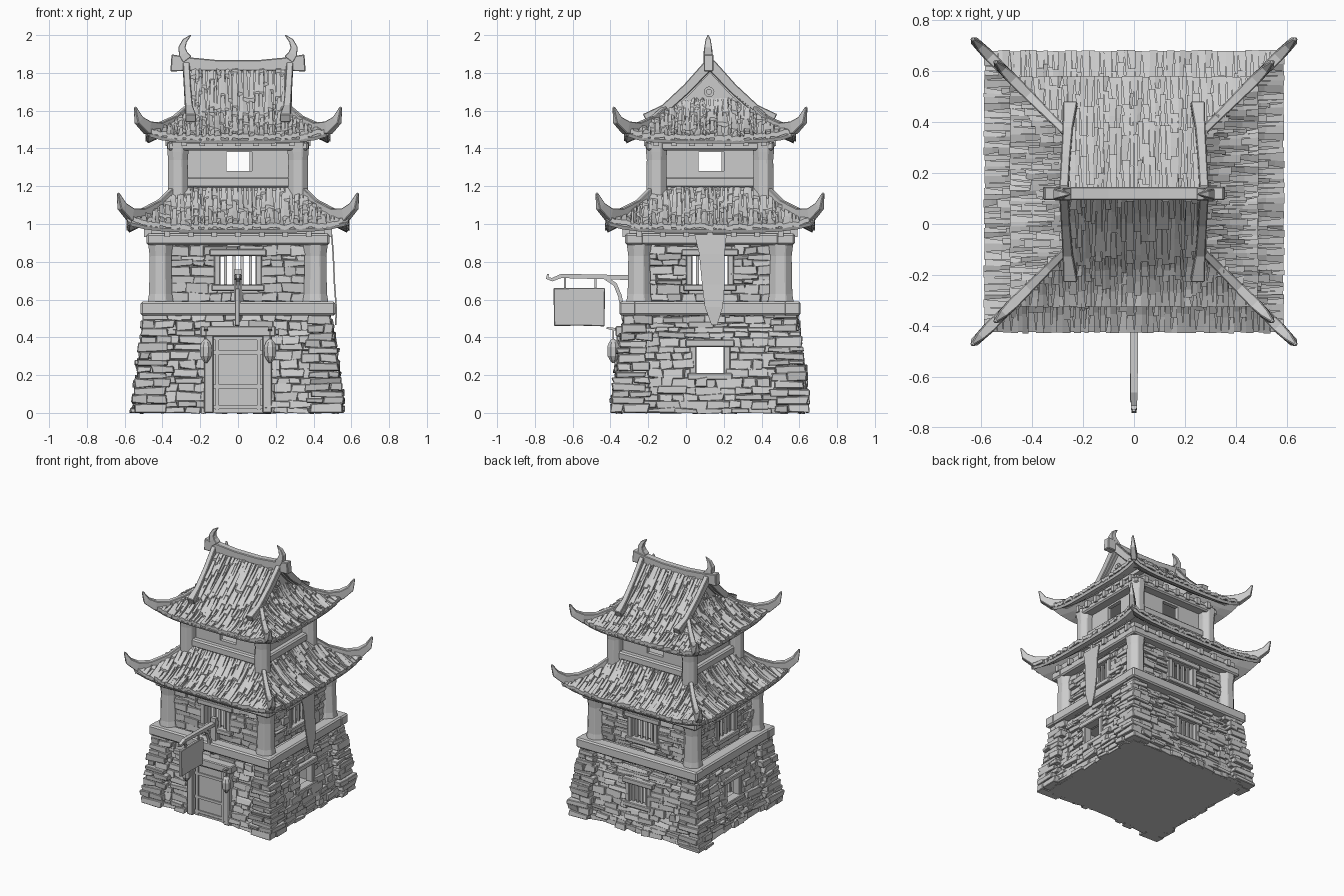
import bpy, bmesh, math, random
from mathutils import Vector

random.seed(4)
rnd = random.uniform
CY = 0.127      # centre of the tower in y
NARROW = 0.035  # the tower is this much shallower than wide, per side

old = bpy.data.objects.get("Cube")
if old:
    bpy.data.objects.remove(old)

mat = bpy.data.materials.new("plain grey")
mat.use_nodes = True
mat.diffuse_color = (0.6, 0.6, 0.6, 1)
mat.node_tree.nodes["Principled BSDF"].inputs["Base Color"].default_value = (0.6, 0.6, 0.6, 1)


def finish(bm, name, bevel=0):
    bmesh.ops.recalc_face_normals(bm, faces=bm.faces)
    me = bpy.data.meshes.new(name)
    bm.to_mesh(me)
    bm.free()
    me.materials.append(mat)
    ob = bpy.data.objects.new(name, me)
    bpy.context.collection.objects.link(ob)
    if bevel:
        mod = ob.modifiers.new("Bevel", "BEVEL")
        mod.width, mod.segments = bevel, 1
    return ob


def loft(bm, rings):
    vs = [[bm.verts.new(p) for p in r] for r in rings]
    n = len(vs[0])
    for a, b in zip(vs, vs[1:]):
        for i in range(n):
            bm.faces.new((a[i], a[(i + 1) % n], b[(i + 1) % n], b[i]))
    bm.faces.new(vs[0][::-1])
    bm.faces.new(vs[-1])


def raw(k, u, d, z):
    """Point on side k (front, right, back, left): u along, d outward."""
    x, y = ((u, -d), (d, u), (-u, d), (-d, -u))[k]
    return Vector((x, CY + y, z))


def P(k, u, d, z):
    return raw(k, u, d - NARROW * (k % 2 == 0), z)


def reach(k, half):
    return half - NARROW * (k % 2)


def block(bm, k, u0, u1, z0, z1, d, thick):
    f = d if callable(d) else lambda z: d
    loft(bm, [[P(k, u0, f(z) - thick, z), P(k, u1, f(z) - thick, z),
               P(k, u1, f(z), z), P(k, u0, f(z), z)] for z in (z0, z1)])


def corner(sx, sy, x, z):
    return Vector((sx * x, CY + sy * (x - NARROW), z))


CORNERS = [(sx, sy) for sx in (-1, 1) for sy in (-1, 1)]


def post(bm, x, y, profile, n=8):
    loft(bm, [[Vector((x + r * math.cos((i + .5) * math.tau / n),
                       y + r * math.sin((i + .5) * math.tau / n), z))
               for i in range(n)] for z, r in profile])


def rail(bm, pts, side, ws, hs):
    """Rectangular bar swept along pts."""
    pts, side, rings = [Vector(p) for p in pts], Vector(side).normalized(), []
    for i, p in enumerate(pts):
        t = pts[min(i + 1, len(pts) - 1)] - pts[max(i - 1, 0)]
        n = t.cross(side).normalized() * hs[i]
        s = side * ws[i]
        rings.append([p - s - n, p + s - n, p + s + n, p - s + n])
    loft(bm, rings)


def panel(bm, k, half, z0, z1, d, hole, thick=.04):
    h0, h1, a, b = hole
    for r in ((-half, h0, z0, z1), (h1, half, z0, z1), (h0, h1, z0, a), (h0, h1, b, z1)):
        if r[3] - r[2] > .005:
            block(bm, k, *r, d, thick)


def masonry(bm, k, half, z0, z1, d, hole):
    z = z0
    while z < z1 - .01:
        top = min(z + rnd(.022, .052), z1)
        spans = [(-half, half)]
        if top > hole[2] + .01 and z < hole[3] - .01:
            spans = [(-half, hole[0]), (hole[1], half)]
        for a, b in spans:
            while a < b - .01:
                e = a + rnd(.045, .15)
                e = b if e > b - .03 else e
                out, j = rnd(-.002, .024), lambda: rnd(-.008, .007)
                loft(bm, [[P(k, u + s * j(), d(zz) + o + s * j(), zz + s * j())
                           for u, zz in ((a, z), (e, z), (e, top), (a, top))]
                          for o, s in ((-.02, 0), (out, 1))])
                a = e
        z = top


# Stone base and second storey, hollow with openings
def base_d(z):
    return .512 - .13 * z


def upper_d(z):
    return .415


door_hole, low_hole, high_hole = (-.14, .14, 0, .43), (-.09, .09, .2, .36), (-.11, .11, .67, .84)
core, stones, frames, bars = (bmesh.new() for _ in range(4))
for k in range(4):
    hole = low_hole if k else door_hole
    half = reach(k, .45)
    panel(core, k, half, 0, .53, lambda z: base_d(z) - .01, hole)
    masonry(stones, k, half, 0, .53, base_d, hole)
    panel(core, k, reach(k, .4), .57, .92, lambda z: .405, high_hole)
    masonry(stones, k, reach(k, .37), .59, .9, upper_d, high_hole)
    openings = [(high_hole, .44)] + ([(low_hole, .495)] if k else [])
    for (a, b, lo, hi), d in openings:
        block(frames, k, a - .04, b + .04, hi - .01, hi + .028, d + .01, .07)
        block(frames, k, a - .03, b + .03, lo - .025, lo + .01, d + .015, .07)
        for u in (a, b):
            block(frames, k, u - .018, u + .018, lo, hi, d, .06)
        if d < .45 or k == 2:
            for i in range(1, 5):
                u = a + (b - a) * i / 5
                block(bars, k, u - .008, u + .008, lo, hi, d - .02, .016)
finish(core, "wall_core")
finish(stones, "wall_stones", .003)
finish(frames, "window_frames", .005)
finish(bars, "window_bars")

# Corner buttresses of alternating blocks
bm = bmesh.new()
for sx, sy in CORNERS:
    z, turn = 0, 0
    while z < .51:
        top = min(z + rnd(.028, .05), .52)
        out, inn = .565 - .14 * z + rnd(-.008, .008), .385 - .03 * z
        cut = rnd(.35, .65) * (out - inn) + inn
        for lo, hi in ((inn - rnd(0, .04), cut), (cut, out)):
            g = rnd(-.014, .008)
            a, b = (lo, hi), (inn, out + g)
            xs, ys = (a, b) if turn else (b, a)
            loft(bm, [[Vector((sx * (x + rnd(-.008, .008)),
                               CY + sy * (y - NARROW + rnd(-.008, .008)), max(0, zz + rnd(-.006, .006))))
                       for x, y in ((xs[0], ys[0]), (xs[1], ys[0]), (xs[1], ys[1]), (xs[0], ys[1]))]
                      for zz in (z, top)])
        z, turn = top, not turn
finish(bm, "corner_buttresses", .004)

# Floors and ceilings
bm = bmesh.new()
for half, z0, z1 in ((.5, 0, .015), (.46, .52, .58), (.46, .9, .995), (.33, 1.12, 1.2), (.35, 1.4, 1.465)):
    loft(bm, [[corner(sx, sy, half, z) for sx, sy in ((-1, -1), (1, -1), (1, 1), (-1, 1))]
              for z in (z0, z1)])
finish(bm, "floors")

# Beams round each storey and joist ends
bm, joists = bmesh.new(), bmesh.new()
for k in range(4):
    for half, z0, z1, th in ((.515, .515, .59, .09), (.485, .89, .95, .1), (.34, 1.19, 1.25, .05), (.372, 1.39, 1.435, .08)):
        block(bm, k, -reach(k, half), reach(k, half), z0, z1, half - .004 * (k % 2), th)
    for i in range(-3, 4):
        for s, d, z in ((.125, .497, .95), (.095, .385, 1.43)):
            block(joists, k, i * s - .015, i * s + .015, z - .018, z + .03, d, .08)
finish(bm, "storey_beams", .01)
finish(joists, "joist_ends")

# Corner posts
bm = bmesh.new()
for sx, sy in CORNERS:
    p = corner(sx, sy, .41, 0)
    post(bm, p.x, p.y, [(.58, .075), (.63, .066), (.83, .062), (.9, .072)])
    p = corner(sx, sy, .318, 0)
    post(bm, p.x, p.y, [(1.12, .058), (1.34, .056), (1.38, .06), (1.435, .064)])
finish(bm, "corner_posts", .004)

# Top storey walls with openings
bm = bmesh.new()
for k in range(4):
    panel(bm, k, reach(k, .3), 1.15, 1.42, .295, (-.06, .075, 1.28, 1.38), .03)
finish(bm, "top_storey_walls")


# Roofs: shell plus staggered overlapping planks
def roof_at(rows, k, u, t, up, spread=None):
    i = min(max(math.floor(t), 0), len(rows) - 2)
    w, d, z = (a + (b - a) * (t - i) for a, b in zip(rows[i], rows[i + 1]))
    u = spread * w if spread is not None else u
    rise = .04 * min(abs(u) / w, 1) ** 5 * max(0, 1 - t / 3)
    return raw(k, u, d, z + rise + up)


def roof(name, steps, front=(), flank=()):
    shell, planks = bmesh.new(), bmesh.new()
    for k in range(4):
        rows = [(x - NARROW * (k % 2), x - NARROW * (k % 2 == 0), z) for x, z in steps]
        rows += flank if k % 2 else front
        n = len(rows)
        cells = [[shell.verts.new(roof_at(rows, k, 0, t, 0, s / 6)) for s in range(-6, 7)] for t in range(n)]
        for a, b in zip(cells, cells[1:]):
            for i in range(12):
                shell.faces.new((a[i], a[i + 1], b[i + 1], b[i]))
        u = -rows[0][0]
        while u < rows[0][0] - .008:
            width = min(rnd(.014, .032), rows[0][0] - u)
            mid, end = u + width / 2, n - 1
            while end > .3 and abs(mid) > rows[int(end)][0] + (
                    rows[min(int(end) + 1, n - 1)][0] - rows[int(end)][0]) * (end % 1) + .005:
                end -= .05
            ta = -rnd(0, .07)
            while end - ta > .2:
                tb = min(ta + rnd(.7, 1.9), end)
                low, skew = rnd(.008, .024), rnd(-.008, .008)
                rings = []
                for f in (0, .5, 1):
                    t, hw = ta + (tb - ta) * f, width * (.52 - .2 * f)
                    lift = low + (.004 - low) * f
                    m = mid + skew * f
                    tilt = skew * .6
                    rings.append([roof_at(rows, k, m + s * hw, t, lift + h + s * tilt)
                                  for s, h in ((-1, -.012), (1, -.012), (1, .012), (-1, .012))])
                loft(planks, rings)
                ta = tb - rnd(.05, .2)
                if tb == end:
                    break
            u += width
    ob = finish(shell, name + "_shell")
    ob.modifiers.new("Solidify", "SOLIDIFY").thickness = .02
    finish(planks, name + "_planks")


roof("lower_roof", [(.585, .972), (.50, 1.015), (.41, 1.085), (.32, 1.19)])
roof("upper_roof", [(.485, 1.445), (.42, 1.475), (.34, 1.53), (.28, 1.59)],
     front=[(.265, .12, 1.7), (.265, 0, 1.83)], flank=[(.18, .25, 1.65)])

# Hip rails sweeping up to pointed corners
bm = bmesh.new()
for sx, sy in CORNERS:
    for path in ([(.32, 1.2), (.41, 1.105), (.5, 1.05), (.57, 1.05), (.615, 1.095), (.635, 1.165)],
                 [(.268, 1.61), (.33, 1.55), (.41, 1.505), (.48, 1.51), (.525, 1.55), (.545, 1.62)]):
        rail(bm, [corner(sx, sy, x, z) for x, z in path], (sx, -sy, 0),
             (.015, .017, .02, .022, .017, .006), (.018, .024, .032, .034, .025, .006))
finish(bm, "hip_rails", .004)

# Gables, barge boards, ridge and horns
boards, gables, horns = (bmesh.new() for _ in range(3))
for sx in (-1, 1):
    loft(gables, [[Vector((sx * x, CY + y, z)) for y, z in ((-.25, 1.57), (.25, 1.57), (.12, 1.71), (0, 1.83), (-.12, 1.71))]
                  for x in (.2, .245)])
    for r, x in ((.028, .255), (.016, .265)):
        loft(gables, [[Vector((sx * xx, CY - .005 + r * math.cos(i * math.tau / 12), 1.7 + r * math.sin(i * math.tau / 12)))
                       for i in range(12)] for xx in (.24, x)])
    for sy in (-1, 1):
        rail(boards, [(sx * x, CY + sy * y, z) for x, y, z in
                      ((.275, 0, 1.85), (.268, .12, 1.72), (.26, .24, 1.61), (.25, .345, 1.56))],
             (1, 0, 0), (.018, .018, .02, .028), (.028, .025, .024, .024))
    rail(horns, [(sx * x, CY - .01, z) for x, z in ((.268, 1.87), (.29, 1.9), (.297, 1.935), (.282, 1.97), (.25, 2.0))],
         (0, 1, 0), (.025, .024, .02, .014, .003), (.028, .024, .019, .013, .003))
finish(gables, "gables")
finish(boards, "barge_boards", .004)
finish(horns, "ridge_horns", .003)
bm = bmesh.new()
rail(bm, [(x, CY - .007, 1.838 + .12 * x * x) for x in (-.355, -.25, -.1, .1, .25, .355)], (0, 1, 0),
     (.026,) * 6, (.045, .036, .028, .028, .036, .045))
finish(bm, "ridge_beam", .005)

# Door and its frame
bm = bmesh.new()
for s in (-1, 1):
    block(bm, 0, s * .155 - .025, s * .155 + .025, 0, .42, .53, .09)
block(bm, 0, -.2, .2, .405, .46, .535, .12)
finish(bm, "door_frame", .006)
bm = bmesh.new()
block(bm, 0, -.135, .135, 0, .41, .495, .03)
for z in (.02, .13, .31, .385):
    block(bm, 0, -.13, .13, z, z + .02, .503, .02)
for u in (-.12, .1):
    block(bm, 0, u, u + .02, 0, .4, .505, .02)
finish(bm, "door")

# Hanging lanterns
bm = bmesh.new()
for x in (-.17, .17):
    post(bm, x, -.385, [(.265, .008), (.28, .02), (.3, .032), (.35, .034), (.375, .024), (.39, .01)])
    post(bm, x, -.385, [(.385, .004), (.445, .004)], 4)
    rail(bm, [(x, -.3, .43), (x, -.36, .44), (x, -.42, .45)], (1, 0, 0), (.01,) * 3, (.01, .008, .005))
finish(bm, "lanterns")

# Sign arm, brace and blank board
bm = bmesh.new()
rail(bm, [(0, y, z) for y, z in ((-.26, .715), (-.45, .72), (-.66, .725), (-.71, .705), (-.735, .715), (-.73, .735))],
     (1, 0, 0), (.018, .016, .014, .012, .01, .006), (.013, .012, .011, .009, .008, .005))
rail(bm, [(0, y, z) for y, z in ((-.42, .71), (-.375, .68), (-.35, .62), (-.335, .54), (-.3, .49))],
     (1, 0, 0), (.012,) * 5, (.01,) * 5)
block(bm, 0, -.02, .02, .47, .76, .465, .03)
for y in (-.64, -.48):
    post(bm, 0, y, [(.65, .007), (.72, .007)], 4)
finish(bm, "sign_arm")
bm = bmesh.new()
rail(bm, [(-.004, -.7, .56), (-.004, -.565, .562), (-.004, -.43, .56)], (1, 0, 0), (.012,) * 3, (.1, .1, .102))
finish(bm, "sign_board", .004)

# Cloth banner on the right-hand wall
bm = bmesh.new()
loft(bm, [[Vector((x + dx, y, z)) for y, dx in ((a, 0), (b, 0), (b, .008), (a, .008))]
          for x, a, b, z in ((.492, .045, .215, .945), (.5, .07, .205, .84), (.507, .085, .205, .68),
                             (.516, .1, .195, .56), (.514, .135, .165, .465))])
finish(bm, "banner")
